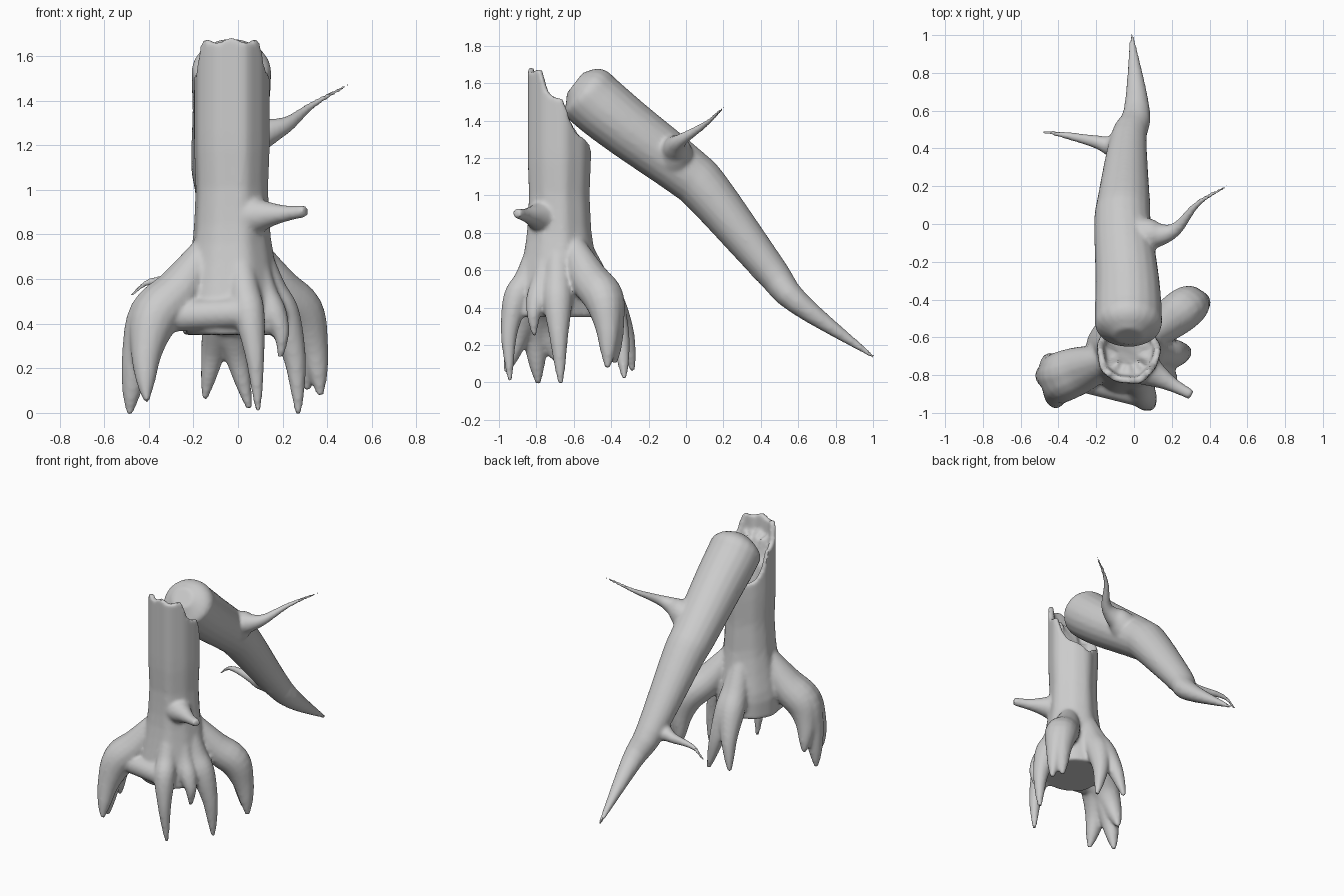
import bpy, bmesh
from math import sin, cos, pi
from mathutils import Vector

if "Cube" in bpy.data.objects:
    bpy.data.objects.remove(bpy.data.objects["Cube"])

UP = Vector((0, 0, 1))


def lerp_table(table, v):
    for (a, fa), (b, fb) in zip(table, table[1:]):
        if v <= b:
            return fa + (fb - fa) * max(0, (v - a) / (b - a))
    return table[-1][1]


def loft(bm, rings):
    vs = [[bm.verts.new(p) for p in r] for r in rings]
    n = len(vs[0])
    for a, b in zip(vs, vs[1:]):
        for i in range(n):
            j = (i + 1) % n
            bm.faces.new((a[i], a[j], b[j], b[i]))
    bm.faces.new(vs[0][::-1])
    bm.faces.new(vs[-1])


def tube(bm, pts, radii, sides=16, steps=4, wide=1.0):
    """Smooth tapered limb through the points."""
    P = [Vector((*p, r)) for p, r in zip(pts, radii)]
    P = [2 * P[0] - P[1]] + P + [2 * P[-1] - P[-2]]
    path = []
    for k in range(1, len(P) - 2):
        a, b, c, d = P[k - 1:k + 3]
        for s in range(steps):
            t = s / steps
            path.append((2 * b + (c - a) * t + (2 * a - 5 * b + 4 * c - d) * t * t
                         + (3 * b - a - 3 * c + d) * t ** 3) / 2)
    path.append(P[-2])
    ctr = [p.to_3d() for p in path]
    ref = (ctr[-1] - ctr[0]).cross(UP).normalized()
    rings = []
    for i, c in enumerate(ctr):
        d = (ctr[min(i + 1, len(ctr) - 1)] - ctr[max(i - 1, 0)]).normalized()
        side = (ref - d * ref.dot(d)).normalized()
        up = d.cross(side)
        r = max(path[i][3], 0.006)
        turn = [2 * pi * k / sides for k in range(sides)]
        rings.append([c + side * (r * wide * cos(a)) + up * (r * sin(a)) for a in turn])
    loft(bm, rings)


def branch(bm, base, tip, *pts):
    """Side branch: flared at its base, then tapering evenly to the tip radius."""
    n = len(pts) - 1
    tube(bm, pts, [tip + (base - tip) * (1 - i / n) ** 1.6 for i in range(n + 1)])


def root(bm, knee, r, *tips):
    """Root: a ridge on the trunk that arches over a knee and ends in claws."""
    for tip in map(Vector, tips):
        k = Vector(knee)
        out = Vector((k.x - CX, k.y - CY, 0)).normalized()
        start = Vector((CX, CY, .76)) + out * .10
        k += Vector((tip.x - k.x, tip.y - k.y, 0)) * .2
        mid = start.lerp(k, .55) - UP * .03
        shoulder = k.lerp(tip, .4) + out * .025
        lower = k.lerp(tip, .75) + out * .015
        tube(bm, [start, mid, k, shoulder, lower, tip], [.06, r * .95, r, r * .66, r * .4, .013])


def finish(bm, name):
    """Fuse overlapping limbs into one smooth skin."""
    bmesh.ops.recalc_face_normals(bm, faces=bm.faces)
    me = bpy.data.meshes.new(name)
    bm.to_mesh(me)
    bm.free()
    ob = bpy.data.objects.new(name, me)
    bpy.context.collection.objects.link(ob)
    m = ob.modifiers.new("fuse", 'REMESH')
    m.mode = 'VOXEL'
    m.voxel_size = 0.012
    s = ob.modifiers.new("soften", 'SMOOTH')
    s.factor, s.iterations = 0.5, 5
    bpy.ops.object.select_all(action='DESELECT')
    ob.select_set(True)
    bpy.context.view_layer.objects.active = ob
    for mod in ("fuse", "soften"):
        bpy.ops.object.modifier_apply(modifier=mod)
    bpy.ops.object.shade_smooth_by_angle(angle=0.8)


# Stump: hollow trunk with a broken rim that drops towards the back
CX, CY, N = -0.03, -0.68, 48
WIDTH = [(.36, .22), (.5, .225), (.65, .195), (.8, .17), (1, .16), (1.2, .168)]
RIM = [(-.79, 1.67), (-.75, 1.56), (-.66, 1.51), (-.62, 1.40), (-.50, 1.25)]


def trunk_ring(t, shrink=1.0, drop=0.0):
    ring = []
    for k in range(N):
        a = 2 * pi * k / N
        top = lerp_table(RIM, CY + .168 * sin(a)) + .012 * sin(7 * a) - drop
        z = 0.35 + (top - 0.35) * t
        r = lerp_table(WIDTH, z) * shrink * (1 + .025 * sin(5 * a + 1) + .015 * sin(9 * a))
        ring.append((CX + r * cos(a), CY + r * sin(a), z))
    return ring


bm = bmesh.new()
loft(bm, [trunk_ring(0, .75)] + [trunk_ring(i / 16) for i in range(17)]
     + [trunk_ring(1, .8), trunk_ring(1, .74, .1), trunk_ring(1, .4, .13)])

# Roots: left, front, right, front right, back right, back
left_knee, front_knee = (-.36, -.80, .43), (.04, -.90, .45)
root(bm, left_knee, .11, (-.487, -.79, -.01), (-.41, -.96, .05), (-.45, -.70, .12))
root(bm, front_knee, .07, (.09, -.94, .01))
root(bm, (.18, -.69, .44), .08, (.27, -.67, -.01))
root(bm, (.15, -.79, .45), .06, (.19, -.81, .25))
root(bm, (.26, -.45, .45), .105, (.37, -.42, .075), (.31, -.38, .10))
root(bm, (-.06, -.44, .42), .085, (-.15, -.285, .06), (.05, -.33, .02))

# Web of bark between left and front roots
a, b = Vector(left_knee), Vector(front_knee)
tube(bm, [a, a.lerp(b, .5), b], [.07] * 3)

# Snapped twig on the trunk
branch(bm, .11, .027, (.02, -.74, .88), (.09, -.785, .885), (.15, -.82, .89), (.22, -.86, .895), (.305, -.905, .905))
finish(bm, "stump_with_roots")

# Fallen log leaning against the stump
bm = bmesh.new()
log_path = [(-.03, -.595, 1.60), (-.03, -.545, 1.56), (-.03, -.48, 1.495), (-.035, -.30, 1.35), (-.06, 0, 1.125),
            (-.055, .12, 1.01), (-.03, .45, .60), (.015, .60, .425), (-.012, 1.005, .135)]
tube(bm, log_path, [.07, .155, .165, .157, .14, .13, .09, .065, .009], sides=20, wide=1.08)

# Upper right and lower left branches
branch(bm, .12, .008, (-.02, -.06, 1.17), (.08, -.055, 1.24), (.15, -.055, 1.265), (.23, -.02, 1.30),
       (.34, .11, 1.385), (.50, .205, 1.475))
branch(bm, .09, .008, (-.03, .42, .62), (-.11, .41, .60), (-.20, .435, .59), (-.39, .475, .59), (-.48, .485, .525))
finish(bm, "fallen_log")
